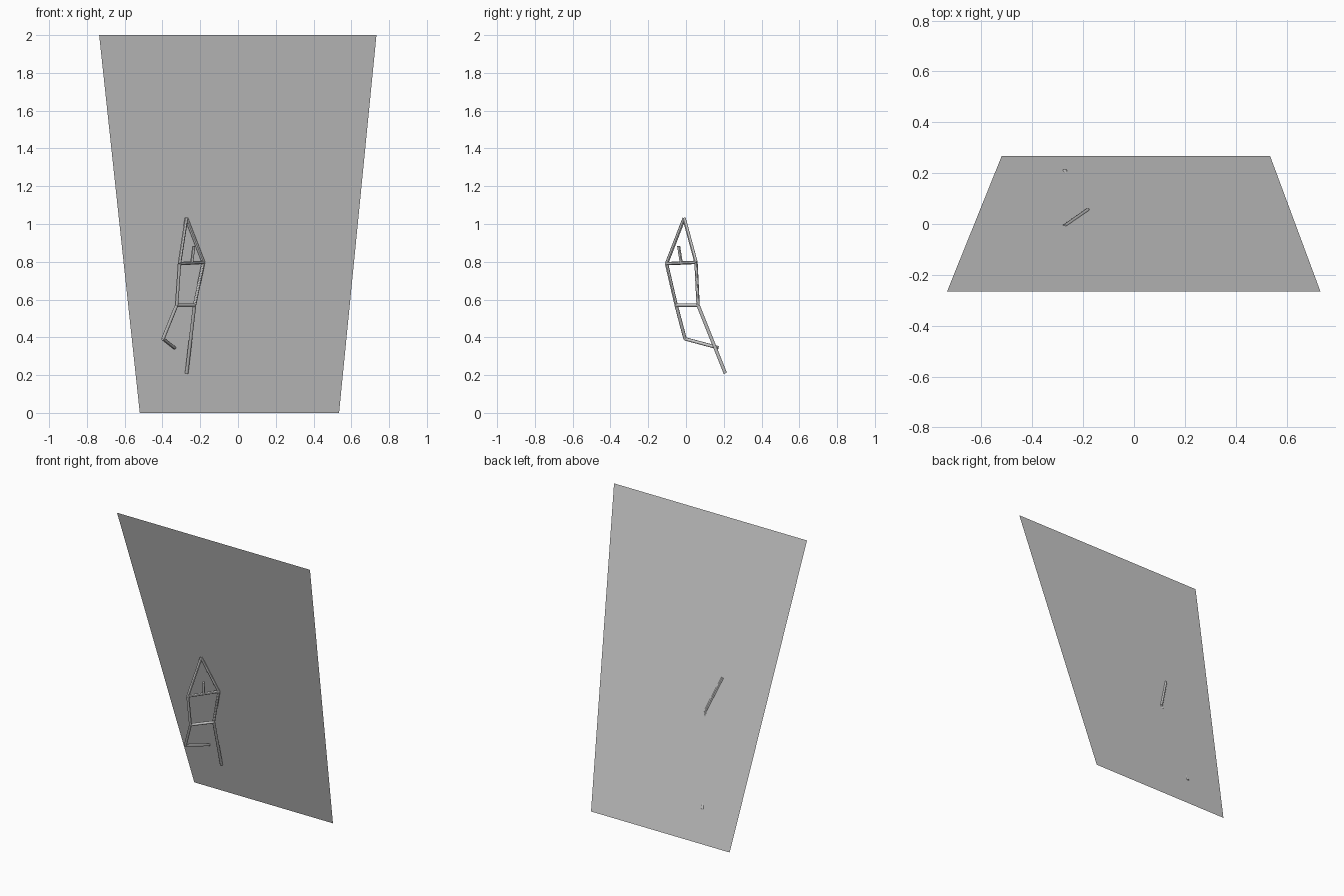
import bpy
from mathutils import Vector

cube = bpy.data.objects.get("Cube")
if cube:
    bpy.data.objects.remove(cube, do_unlink=True)


def material(name, colour):
    mat = bpy.data.materials.new(name)
    mat.use_nodes = True
    mat.diffuse_color = colour
    mat.node_tree.nodes["Principled BSDF"].inputs["Base Color"].default_value = colour
    return mat


grey = material("light grey", (0.6, 0.6, 0.6, 1))

# Leaning wall: one flat sheet, wider at the top
mesh = bpy.data.meshes.new("leaning_wall")
mesh.from_pydata([(-0.52, 0.268, 0), (0.535, 0.268, 0),
                  (0.733, -0.265, 2), (-0.735, -0.265, 2)], [], [(0, 1, 2, 3)])
wall = bpy.data.objects.new("leaning_wall", mesh)
bpy.context.collection.objects.link(wall)
mesh.materials.append(grey)

# Joints of the climbing stick figure
joints = {
    "hands": (-0.273, -0.01, 1.03),
    "right_shoulder": (-0.31, -0.103, 0.79),
    "left_shoulder": (-0.183, 0.053, 0.797),
    "neck": (-0.245, -0.025, 0.794),
    "head": (-0.234, -0.039, 0.883),
    "right_hip": (-0.325, -0.052, 0.57),
    "left_hip": (-0.23, 0.064, 0.57),
    "right_knee": (-0.397, -0.005, 0.392),
    "right_foot": (-0.337, 0.17, 0.345),
    "left_foot": (-0.272, 0.208, 0.21),
}


def rod(name, start, end, radius=0.009):
    a, b = Vector(joints[start]), Vector(joints[end])
    bpy.ops.mesh.primitive_cylinder_add(vertices=12, radius=radius,
                                        depth=(b - a).length, location=(a + b) / 2)
    obj = bpy.context.object
    obj.name = name
    obj.rotation_euler = (b - a).to_track_quat("Z", "Y").to_euler()
    obj.data.materials.append(grey)
    bpy.ops.object.shade_smooth_by_angle()


# Limbs and torso
rod("right_arm", "right_shoulder", "hands")
rod("left_arm", "left_shoulder", "hands")
rod("shoulder_bar", "right_shoulder", "left_shoulder")
rod("head_stick", "neck", "head", 0.008)
rod("right_side", "right_shoulder", "right_hip")
rod("left_side", "left_shoulder", "left_hip")
rod("hip_bar", "right_hip", "left_hip")
rod("right_thigh", "right_hip", "right_knee")
rod("right_shin", "right_knee", "right_foot")
rod("left_leg", "left_hip", "left_foot")
